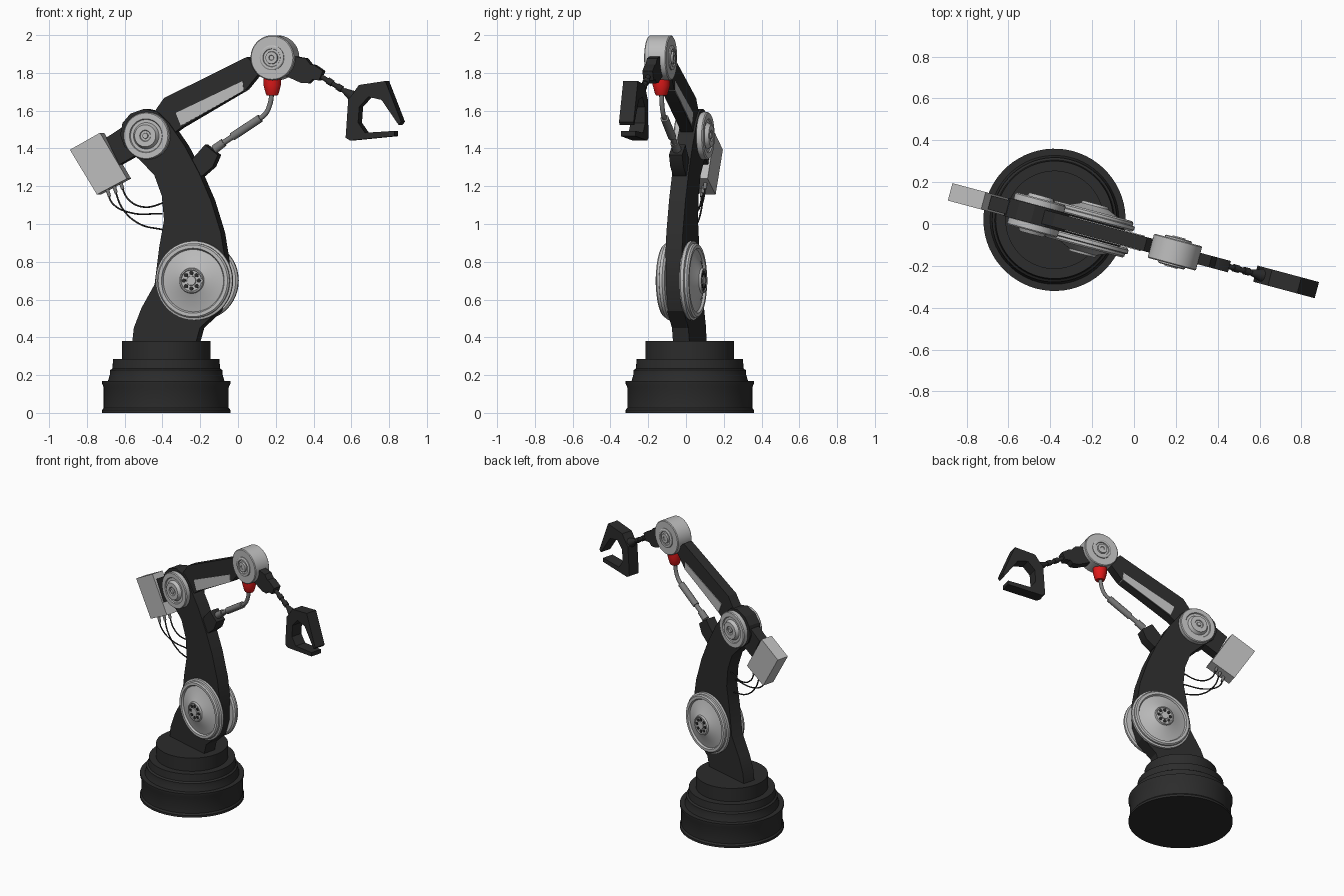
import bpy, bmesh
from math import radians, sin, cos, pi
from mathutils import Matrix, Vector

if "Cube" in bpy.data.objects:
    bpy.data.objects.remove(bpy.data.objects["Cube"])

TURN = radians(15)
# The whole arm lies in a vertical plane turned 15 degrees about the base axis
FRAME = Matrix.Translation((-0.38, 0.02, 0)) @ Matrix.Rotation(-TURN, 4, 'Z')


def material(name, color):
    m = bpy.data.materials.new(name)
    m.diffuse_color = (*color, 1)
    m.use_nodes = True
    m.node_tree.nodes["Principled BSDF"].inputs["Base Color"].default_value = m.diffuse_color
    return m


DARK = material("dark_paint", (0.025, 0.025, 0.025))
RED = material("red_paint", (0.75, 0.01, 0.01))
STEEL = material("steel", (0.2, 0.2, 0.2))
LIGHT = material("light_metal", (0.5, 0.5, 0.5))


def local(x, z, v=0.0):
    """Front-view position (x, z) at depth v to arm-plane coordinates."""
    return Vector(((x + 0.38 - v * sin(TURN)) / cos(TURN), v, z))


def finish(name, bm, mat, matrix=Matrix()):
    bmesh.ops.recalc_face_normals(bm, faces=bm.faces)
    for f in bm.faces:
        f.smooth = True
    me = bpy.data.meshes.new(name)
    bm.to_mesh(me)
    bm.free()
    me.set_sharp_from_angle(angle=radians(28))
    me.materials.append(mat)
    ob = bpy.data.objects.new(name, me)
    ob.matrix_world = FRAME @ matrix
    bpy.context.collection.objects.link(ob)
    return ob


def plate(name, outline, half, mat=DARK, v=0.0):
    """Extrude a front-view outline to both sides of the arm plane."""
    bm = bmesh.new()
    front = []
    for x, z in outline:
        p = local(x, z, v)
        front.append(bm.verts.new((p.x, -half, p.z)))
    face = bm.faces.new(front)
    ext = bmesh.ops.extrude_face_region(bm, geom=[face], use_keep_orig=True)
    moved = [g for g in ext["geom"] if isinstance(g, bmesh.types.BMVert)]
    bmesh.ops.translate(bm, verts=moved, vec=(0, 2 * half, 0))
    return finish(name, bm, mat)


def lathe(name, profile, mat, matrix=Matrix(), steps=48):
    """Spin a (radius, height) profile about the local z axis."""
    bm = bmesh.new()
    vs = [bm.verts.new((r, 0, h)) for r, h in profile]
    es = [bm.edges.new(pair) for pair in zip(vs, vs[1:])]
    bmesh.ops.spin(bm, geom=vs + es, axis=(0, 0, 1), cent=(0, 0, 0),
                   angle=2 * pi, steps=steps, use_merge=True)
    bmesh.ops.remove_doubles(bm, verts=bm.verts, dist=1e-5)
    return finish(name, bm, mat, matrix)


def rod(name, a, b, r0, r1, mat, steps=20):
    """Round bar or cone between two front-view points."""
    a, b = local(*a), local(*b)
    d = b - a
    m = Matrix.Translation(a) @ d.to_track_quat('Z', 'Y').to_matrix().to_4x4()
    n = d.length
    return lathe(name, [(0, 0), (r0, 0), (r1, n), (0, n)], mat, m, steps)


def tube(name, points, r, mat):
    cu = bpy.data.curves.new(name, 'CURVE')
    cu.dimensions = '3D'
    cu.bevel_depth, cu.bevel_resolution, cu.resolution_u = r, 3, 8
    sp = cu.splines.new('BEZIER')
    sp.bezier_points.add(len(points) - 1)
    for bp, p in zip(sp.bezier_points, points):
        bp.co = local(*p)
        bp.handle_left_type = bp.handle_right_type = 'AUTO'
    cu.use_fill_caps = True
    cu.materials.append(mat)
    ob = bpy.data.objects.new(name, cu)
    ob.matrix_world = FRAME
    bpy.context.collection.objects.link(ob)


def side(u, z, s):
    """Matrix at a joint whose z axis points out of side s of the arm."""
    return Matrix.Translation((u, 0, z)) @ Matrix.Rotation(-s * pi / 2, 4, 'X')


# Stepped turntable base
lathe("base", [(0, 0), (.34, 0), (.34, .015), (.331, .026), (.331, .135), (.34, .155),
               (.34, .17), (.308, .17), (.298, .205), (.298, .226), (.286, .234),
               (.281, .285), (.235, .285), (.235, .38), (0, .38)], DARK, steps=64)

# Curved main arm from base to elbow
plate("main_arm", [(-.55, .36), (-.54, .45), (-.50, .554), (-.43, .68), (-.405, .88),
                   (-.38, 1.02), (-.392, 1.15), (-.432, 1.26), (-.51, 1.34), (-.59, 1.41),
                   (-.612, 1.47), (-.60, 1.535), (-.557, 1.585), (-.483, 1.61),
                   (-.416, 1.594), (-.355, 1.535), (-.272, 1.415), (-.195, 1.27),
                   (-.132, 1.124), (-.08, .955), (-.055, .80), (-.06, .65), (-.095, .54),
                   (-.19, .45), (-.215, .36)], .045)

# Forearm with rear stub, light side insert, and counterweight box
plate("forearm", [(-.69, 1.456), (-.60, 1.515), (-.43, 1.60), (-.383, 1.667), (.055, 1.884),
                  (.13, 1.81), (.05, 1.712), (-.293, 1.51), (-.414, 1.42), (-.546, 1.356),
                  (-.62, 1.314)], .034)
plate("forearm_insert", [(-.32, 1.588), (.034, 1.757), (.04, 1.706), (-.293, 1.52)], .038, LIGHT)
plate("control_box", [(-.89, 1.393), (-.731, 1.483), (-.588, 1.24), (-.747, 1.156)], .043,
      LIGHT, v=-.043)

# Joint discs on both sides of the arm
for s, label in ((-1, "front"), (1, "back")):
    shoulder = side(.17, .70, s)
    lathe("shoulder_disc_" + label,
          [(0, .04), (.20, .04), (.21, .05), (.21, .066), (.198, .07), (.198, .082), (.19, .09),
           (.172, .09), (.165, .078), (.12, .09), (.068, .113), (.064, .125), (.058, .125),
           (.055, .12), (.026, .12), (.024, .125), (0, .125)], LIGHT, shoulder)
    for i in range(8):
        a = i * pi / 4
        lathe("shoulder_bolt_" + label, [(0, .115), (.011, .115), (.011, .124), (0, .124)], DARK,
              shoulder @ Matrix.Translation((.041 * cos(a), .041 * sin(a), 0)), 12)
    lathe("elbow_disc_" + label,
          [(0, .04), (.12, .04), (.125, .046), (.125, .074), (.12, .08), (.09, .08), (.086, .073),
           (.07, .073), (.066, .08), (.058, .095), (.03, .095), (.027, .089), (.016, .089),
           (.014, .097), (0, .097)], LIGHT, side(-.09, 1.467, s))
    lathe("wrist_cap_" + label,
          [(0, .05), (.066, .05), (.066, .066), (.06, .07), (.048, .07), (.046, .064), (.034, .064),
           (.032, .075), (.014, .075), (.012, .07), (0, .07)], LIGHT, side(.596, 1.88, s))

# Wrist drum
lathe("wrist_drum", [(0, -.06), (.114, -.06), (.119, -.055), (.119, .055), (.114, .06), (0, .06)],
      LIGHT, side(.596, 1.88, 1))

# Wrist bracket, gripper shaft and claw
plate("wrist_bracket", [(.26, 1.895), (.365, 1.877), (.39, 1.845), (.41, 1.842), (.456, 1.81),
                        (.435, 1.76), (.40, 1.765), (.38, 1.745), (.34, 1.747),
                        (.256, 1.785)], .028)
rod("gripper_shaft", (.43, 1.787), (.61, 1.675), .013, .013, DARK)
for i, (a, b, r) in enumerate([((.475, 1.76), (.50, 1.744), .018), ((.525, 1.729), (.55, 1.713), .018)]):
    rod("shaft_collar", a, b, r, r, DARK)
rod("shaft_flare", (.56, 1.707), (.612, 1.674), .014, .032, DARK)
plate("gripper_claw", [(.61, 1.678), (.65, 1.736), (.79, 1.757), (.874, 1.541), (.86, 1.525),
                       (.77, 1.657), (.70, 1.673), (.652, 1.62), (.646, 1.536), (.683, 1.483),
                       (.838, 1.493), (.838, 1.465), (.604, 1.442), (.58, 1.456),
                       (.594, 1.662)], .04)

# Red fitting under the wrist and the piston line down to the main arm
drop = local(.181, 0)
lathe("red_fitting", [(0, 1.68), (.028, 1.68), (.034, 1.69), (.046, 1.735), (.046, 1.78), (0, 1.80)],
      RED, Matrix.Translation((drop.x, 0, 0)), 24)
tube("bent_pipe", [(.18, 1.70), (.168, 1.63), (.145, 1.583), (.10, 1.547)], .013, STEEL)
rod("piston_body", (.118, 1.56), (-.03, 1.462), .022, .022, STEEL)
rod("piston_neck", (-.02, 1.468), (-.08, 1.428), .015, .015, STEEL)
rod("piston_collar", (-.075, 1.432), (-.125, 1.395), .022, .024, STEEL)
plate("piston_mount", [(-.24, 1.335), (-.166, 1.42), (-.098, 1.365), (-.125, 1.303),
                       (-.18, 1.255), (-.21, 1.25)], .036)

# Cables with plugs from the box into the main arm
for i, ((x, z), ends) in enumerate([
        ((-.69, 1.17), [(-.665, 1.11), (-.57, 1.06), (-.40, 1.055)]),
        ((-.655, 1.19), [(-.61, 1.08), (-.52, 1.0), (-.40, .97)]),
        ((-.62, 1.21), [(-.58, 1.13), (-.50, 1.09), (-.37, 1.12)])]):
    v = (i - 1) * .018
    rod("cable_plug", (x - .008, z + .03, v), (x + .01, z - .025, v), .011, .009, STEEL, 12)
    tube("cable", [(x, z, v)] + [(a, b, v) for a, b in ends], .0045, DARK)
